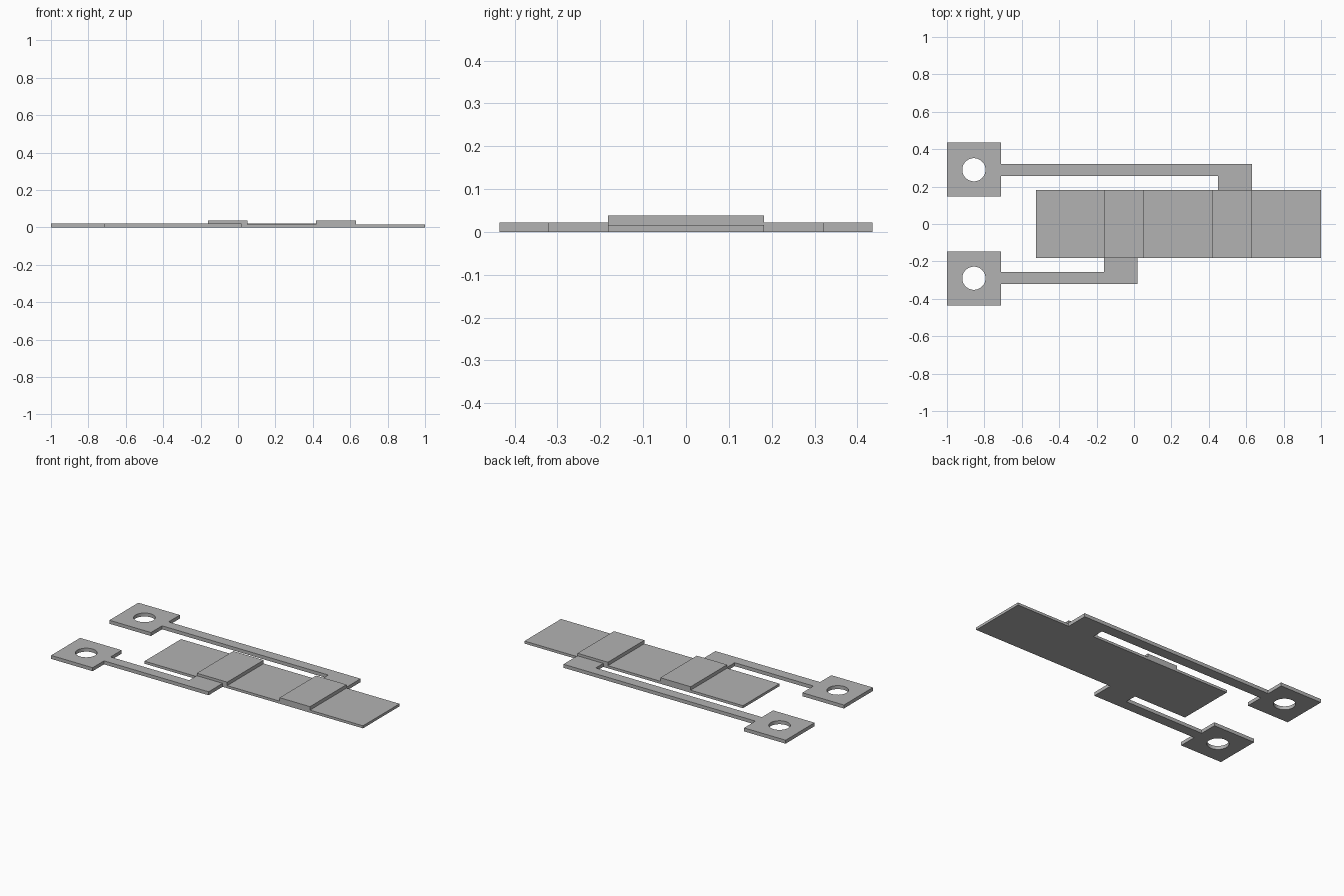
import bpy
from math import cos, sin, pi, radians
from mathutils import Matrix

cube = bpy.data.objects.get("Cube")
if cube:
    bpy.data.objects.remove(cube)

grey = bpy.data.materials.new("plain grey")
grey.use_nodes = True
grey.diffuse_color = (0.45, 0.45, 0.45, 1)
grey.node_tree.nodes["Principled BSDF"].inputs["Base Color"].default_value = (0.45, 0.45, 0.45, 1)


def plate(name, loops, depth, matrix):
    """Extrude a flat outline (inner loops become holes) into a mesh plate."""
    curve = bpy.data.curves.new(name, "CURVE")
    curve.dimensions = "2D"
    curve.fill_mode = "BOTH"
    curve.extrude = depth / 2
    for loop in loops:
        spline = curve.splines.new("POLY")
        spline.points.add(len(loop) - 1)
        for point, (x, y) in zip(spline.points, loop):
            point.co = (x, y, 0, 1)
        spline.use_cyclic_u = True
    obj = bpy.data.objects.new(name, curve)
    bpy.context.collection.objects.link(obj)
    bpy.ops.object.select_all(action="DESELECT")
    obj.select_set(True)
    bpy.context.view_layer.objects.active = obj
    bpy.ops.object.convert(target="MESH")
    obj = bpy.context.object
    obj.data.transform(matrix)
    obj.data.materials.clear()
    obj.data.materials.append(grey)
    # Weld the caps to the walls
    bpy.ops.object.mode_set(mode="EDIT")
    bpy.ops.mesh.select_all(action="SELECT")
    bpy.ops.mesh.remove_doubles(threshold=0.0001)
    bpy.ops.mesh.normals_make_consistent(inside=False)
    bpy.ops.object.mode_set(mode="OBJECT")
    bpy.ops.object.shade_smooth_by_angle(angle=radians(30))
    return obj


STRIP_HALF, STRIP_TOP, STEP_TOP = 0.182, 0.016, 0.038
ARM_TOP = 0.022
PAD_IN, PAD_OUT, PAD_X = 0.146, 0.435, -0.71
ARM_IN, ARM_OUT = 0.257, 0.322

# Long strip with two raised steps, drawn as a side profile
profile = [(-0.525, 0), (-0.525, STRIP_TOP)]
for start, end in ((-0.16, 0.052), (0.418, 0.63)):
    profile += [(start, STRIP_TOP), (start, STEP_TOP), (end, STEP_TOP), (end, STRIP_TOP)]
profile += [(1, STRIP_TOP), (1, 0)]
plate("stepped_strip", [profile], 2 * STRIP_HALF, Matrix.Rotation(pi / 2, 4, "X"))

# Contact arms: square pad with a round hole, thin arm and a tab to the strip
hole = [(-0.856 + 0.062 * cos(2 * pi * i / 48), 0.29 + 0.062 * sin(2 * pi * i / 48))
        for i in range(48)]
for name, side, tab_start, tab_end in (("back_arm", 1, 0.45, 0.63),
                                       ("front_arm", -1, -0.16, 0.02)):
    outline = [(-1, PAD_IN), (PAD_X, PAD_IN), (PAD_X, ARM_IN), (tab_start, ARM_IN),
               (tab_start, STRIP_HALF), (tab_end, STRIP_HALF), (tab_end, ARM_OUT),
               (PAD_X, ARM_OUT), (PAD_X, PAD_OUT), (-1, PAD_OUT)]
    loops = [[(x, side * y) for x, y in loop] for loop in (outline, hole)]
    plate(name, loops, ARM_TOP, Matrix.Translation((0, 0, ARM_TOP / 2)))
